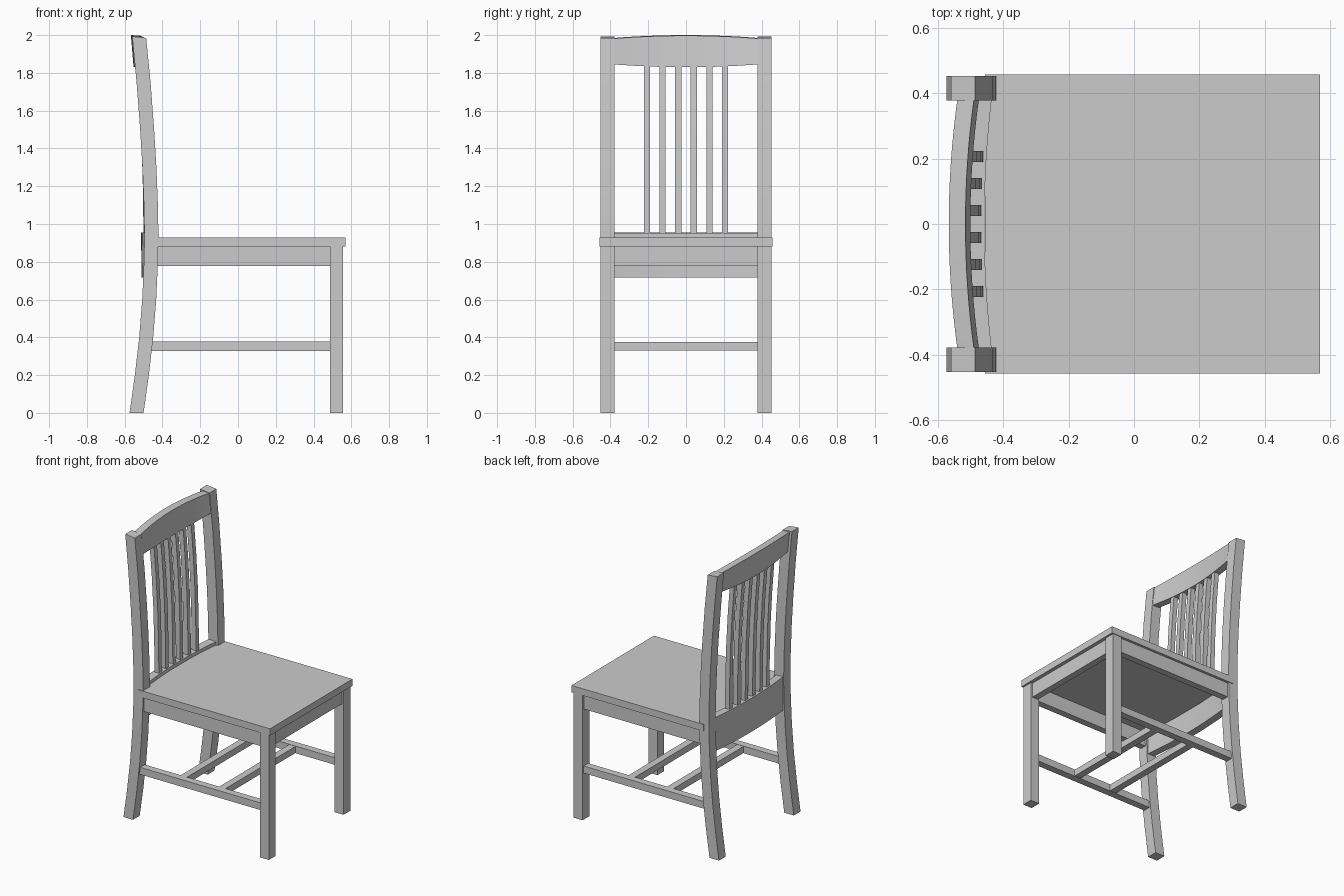
import bpy, bmesh

if "Cube" in bpy.data.objects:
    bpy.data.objects.remove(bpy.data.objects["Cube"])


def loft(name, sections, angle=30):
    """Skin a run of four-point sections and cap both ends."""
    bm = bmesh.new()
    rings = [[bm.verts.new(p) for p in s] for s in sections]
    for a, b in zip(rings, rings[1:]):
        for i in range(4):
            j = (i + 1) % 4
            bm.faces.new((a[i], a[j], b[j], b[i]))
    bm.faces.new(rings[0])
    bm.faces.new(rings[-1])
    bmesh.ops.recalc_face_normals(bm, faces=bm.faces)
    me = bpy.data.meshes.new(name)
    bm.to_mesh(me)
    bm.free()
    ob = bpy.data.objects.new(name, me)
    bpy.context.collection.objects.link(ob)
    bpy.ops.object.select_all(action='DESELECT')
    ob.select_set(True)
    bpy.context.view_layer.objects.active = ob
    bpy.ops.object.shade_smooth_by_angle()
    return ob


def box(name, x0, x1, y0, y1, z0, z1):
    return loft(name, [[(x0, y0, z), (x1, y0, z), (x1, y1, z), (x0, y1, z)]
                       for z in (z0, z1)])


def bulge(y):
    return 1 - (y / 0.38) ** 2


def rail(name, front, back, low, high, bow, arch_low, arch_high):
    """Bowed rail across the back; front and back are (bottom x, top x)."""
    secs = []
    for i in range(17):
        y = -0.38 + 0.76 * i / 16
        b = bulge(y)
        zl, zh = low - arch_low * b, high + arch_high * b
        secs.append([(front[0] - bow * b, y, zl), (front[1] - bow * b, y, zh - 0.003),
                     (back[1] - bow * b, y, zh), (back[0] - bow * b, y, zl)])
    return loft(name, secs)


# Seat
box("seat", -0.456, 0.57, -0.458, 0.458, 0.88, 0.928)

# Back posts: (z, front x) along the curved front edge
post = [(0, -.50), (.2, -.472), (.4, -.449), (.6, -.433), (.8, -.424), (.93, -.421),
        (1.1, -.424), (1.3, -.432), (1.5, -.444), (1.75, -.463), (1.985, -.486)]

for side, s in (("left", 1), ("right", -1)):
    ya, yb = sorted((s * 0.378, s * 0.453))
    secs = []
    for z, x in post:
        lift = 0.008 if z > 1.9 else 0
        secs.append([(x, ya, z), (x, yb, z),
                     (x - 0.074, yb, z + lift), (x - 0.074, ya, z + lift)])
    loft("back_leg_" + side, secs)
    # Front legs, side aprons and side stretchers
    box("front_leg_" + side, 0.487, 0.557, ya, yb, 0, 0.88)
    box("side_apron_" + side, -0.44, 0.49, *sorted((s * 0.392, s * 0.44)), 0.777, 0.88)
    box("side_stretcher_" + side, -0.475, 0.49, *sorted((s * 0.39, s * 0.441)), 0.327, 0.377)

# Front apron and cross stretchers
box("front_apron", 0.497, 0.544, -0.38, 0.38, 0.777, 0.88)
for i, x in enumerate((-0.15, 0.15)):
    box(f"cross_stretcher_{i + 1}", x - 0.025, x + 0.025, -0.392, 0.392, 0.329, 0.375)

# Back rails
rail("top_rail", (-.475, -.490), (-.527, -.541), 1.845, 1.985, 0.026, 0.015, 0.015)
rail("lower_back_rail", (-.436, -.436), (-.489, -.491), 0.717, 0.955, 0.022, 0, 0)

# Slats: (z, front x at the middle), following the bow of the rails
slat = [(.94, -.467), (1.16, -.469), (1.4, -.476), (1.62, -.488), (1.85, -.506)]
for i in range(6):
    y = (i - 2.5) * 0.0825
    dx = 0.024 * (1 - bulge(y))
    loft(f"back_slat_{i + 1}",
         [[(x + dx, y - .0165, z), (x + dx, y + .0165, z),
           (x + dx - .034, y + .0165, z), (x + dx - .034, y - .0165, z)] for z, x in slat])
